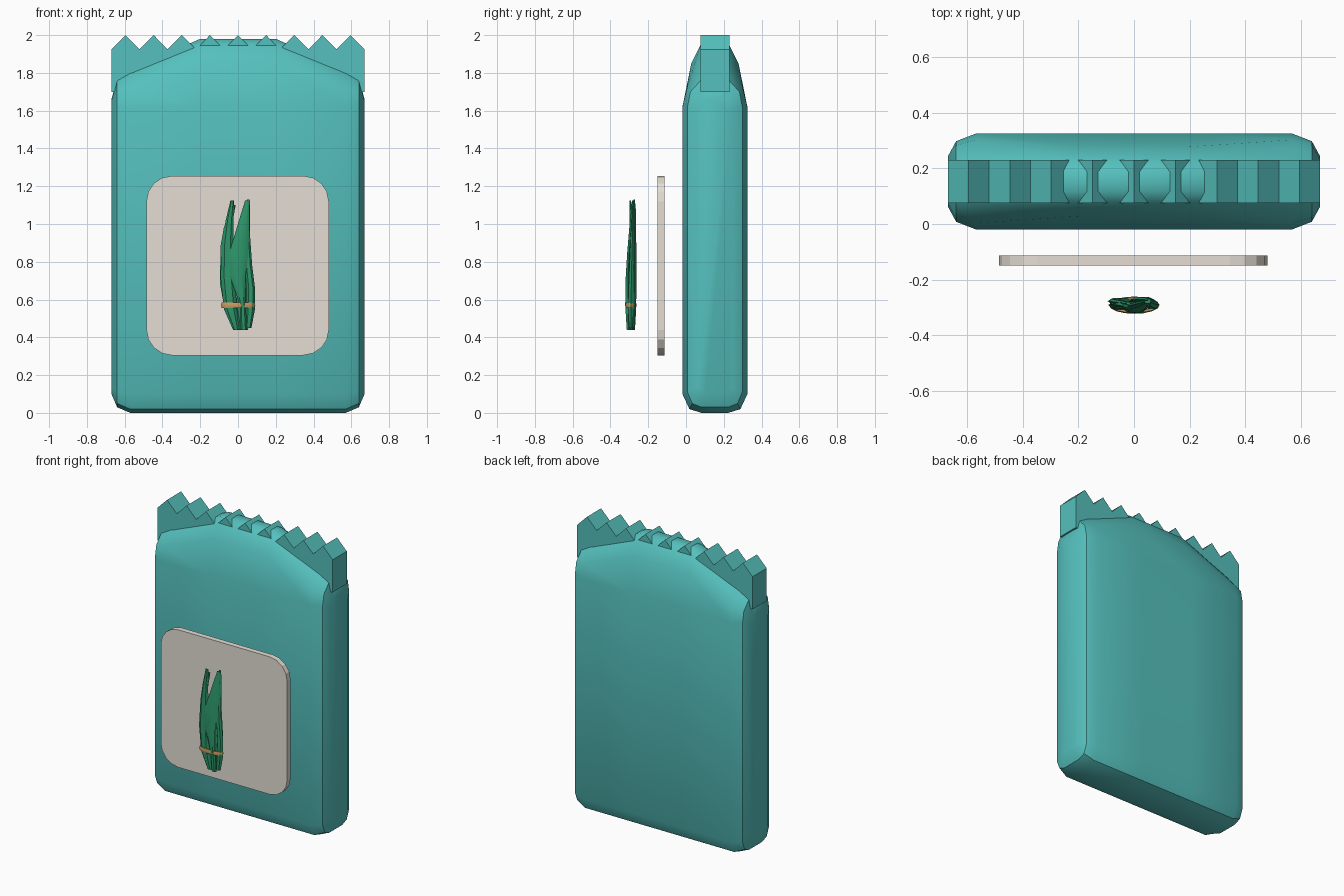
import bpy, bmesh, math
from mathutils import Vector

if "Cube" in bpy.data.objects:
    bpy.data.objects.remove(bpy.data.objects["Cube"])


def material(name, rgb):
    m = bpy.data.materials.new(name)
    m.diffuse_color = (*rgb, 1)
    m.use_nodes = True
    m.node_tree.nodes["Principled BSDF"].inputs["Base Color"].default_value = m.diffuse_color
    return m


TEAL = material("teal_foil", (0.09, 0.53, 0.51))
CREAM = material("cream_paper", (0.78, 0.73, 0.66))
GREEN = material("leaf_green", (0.025, 0.30, 0.14))
TAN = material("tan_twine", (0.60, 0.33, 0.12))


def finish(bm, name, mat, smooth=None):
    bmesh.ops.recalc_face_normals(bm, faces=bm.faces)
    me = bpy.data.meshes.new(name)
    bm.to_mesh(me)
    bm.free()
    ob = bpy.data.objects.new(name, me)
    bpy.context.collection.objects.link(ob)
    me.materials.append(mat)
    if smooth:
        bpy.ops.object.select_all(action='DESELECT')
        ob.select_set(True)
        bpy.context.view_layer.objects.active = ob
        bpy.ops.object.shade_smooth_by_angle(angle=math.radians(smooth))
    return ob


def loft(bm, rings, closed=False):
    """Skin closed rings of equal size; cap the ends unless closed."""
    vs = [[bm.verts.new(p) for p in r] for r in rings]
    n = len(vs[0])
    pairs = list(zip(vs, vs[1:])) + ([(vs[-1], vs[0])] if closed else [])
    for a, b in pairs:
        for i in range(n):
            j = (i + 1) % n
            bm.faces.new((a[i], a[j], b[j], b[i]))
    if not closed:
        bm.faces.new(vs[0])
        bm.faces.new(vs[-1])


def slab(name, outline, y0, y1, mat):
    bm = bmesh.new()
    loft(bm, [[(x, y, z) for x, z in outline] for y in (y0, y1)])
    return finish(bm, name, mat)


# Pouch body: half sections (half depth, z) lofted along x and mirrored
YC = 0.153
half = [
    (0.20, [(.07, 0), (.135, .02), (.172, .10), (.172, 1.62), (.125, 1.85), (.075, 1.95), (.035, 1.98)]),
    (0.57, [(.07, 0), (.135, .02), (.172, .10), (.172, 1.62), (.15, 1.71), (.075, 1.80), (.035, 1.82)]),
    (0.64, [(.07, .03), (.12, .05), (.145, .11), (.145, 1.62), (.13, 1.70), (.075, 1.76), (.035, 1.77)]),
    (0.67, [(.05, .10), (.075, .11), (.09, .14), (.09, 1.60), (.08, 1.63), (.06, 1.65), (.03, 1.66)]),
]


def section(x, pts):
    return [(x, YC + h, z) for h, z in pts] + [(x, YC - h, z) for h, z in reversed(pts)]


bm = bmesh.new()
loft(bm, [section(-x, p) for x, p in reversed(half)] + [section(x, p) for x, p in half])
finish(bm, "pouch_body", TEAL, 40)

# Zigzag seal strip along the top
TEETH = 9
step = 1.34 / (2 * TEETH)
zig = [(-0.67 + i * step, 2.0 if i % 2 else 1.925) for i in range(2 * TEETH + 1)]
slab("top_seal", [(0.67, 1.70), (-0.67, 1.70)] + zig, 0.076, 0.23, TEAL)

# Rounded label panel floating in front
R, SEG = 0.135, 4
label = []
for k, (sx, sz) in enumerate([(1, 1), (-1, 1), (-1, -1), (1, -1)]):
    for s in range(SEG + 1):
        a = math.pi / 2 * (k + s / SEG)
        label.append((-0.002 + sx * (0.483 - R) + R * math.cos(a),
                      0.78 + sz * (0.475 - R) + R * math.sin(a)))
slab("label_panel", label, -0.15, -0.113, CREAM)


# Leaves: centre line points (x, y, z, half width, half thickness)
def leaf(name, pts):
    bm = bmesh.new()
    rings = []
    for x, y, z, w, t in pts:
        rings.append([(x + w * math.cos(a), y + t * math.sin(a), z)
                      for a in (i * math.pi / 3 for i in range(6))])
    loft(bm, rings)
    finish(bm, name, GREEN, 30)


leaf("leaf_left", [(-.01, -.295, .44, .016, .009), (-.04, -.295, .55, .035, .018), (-.055, -.292, .72, .038, .016),
                   (-.055, -.288, .90, .030, .012), (-.045, -.29, 1.02, .020, .010), (-.03, -.295, 1.125, .010, .005)])
leaf("leaf_left_outer", [(.0, -.28, .44, .016, .008), (-.035, -.278, .54, .034, .014), (-.06, -.278, .68, .035, .013),
                         (-.068, -.278, .88, .025, .010), (-.055, -.28, .98, .020, .008), (-.02, -.285, 1.10, .008, .005)])
leaf("leaf_front", [(.03, -.305, .44, .018, .010), (.025, -.308, .57, .016, .016), (.0, -.307, .72, .040, .014),
                    (.005, -.300, .85, .050, .013), (.028, -.29, .99, .032, .011), (.05, -.28, 1.125, .012, .006)])
leaf("leaf_right", [(.055, -.292, .45, .016, .010), (.066, -.292, .55, .024, .018), (.068, -.29, .66, .022, .016),
                    (.055, -.288, .78, .020, .013), (.045, -.283, .95, .018, .010), (.045, -.28, 1.12, .010, .005)])
leaf("leaf_back", [(.035, -.277, .44, .018, .008), (.035, -.275, .55, .040, .013), (.03, -.273, .72, .045, .012),
                   (.035, -.272, .90, .028, .010), (.05, -.272, 1.08, .014, .007), (.055, -.274, 1.13, .007, .004)])

# Twine band around the stems
bm = bmesh.new()
rings = []
for i in range(16):
    a = 2 * math.pi * i / 16
    c = Vector((0.001, -0.292, 0.57))
    d = Vector((math.cos(a), math.sin(a), 0))
    ring = []
    for j in range(6):
        b = math.pi / 3 * j
        k = 0.008 * math.cos(b)
        ring.append((c.x + d.x * (.083 + k), c.y + d.y * (.023 + k), c.z + .016 * math.sin(b)))
    rings.append(ring)
loft(bm, rings, closed=True)
finish(bm, "twine_band", TAN, 50)
